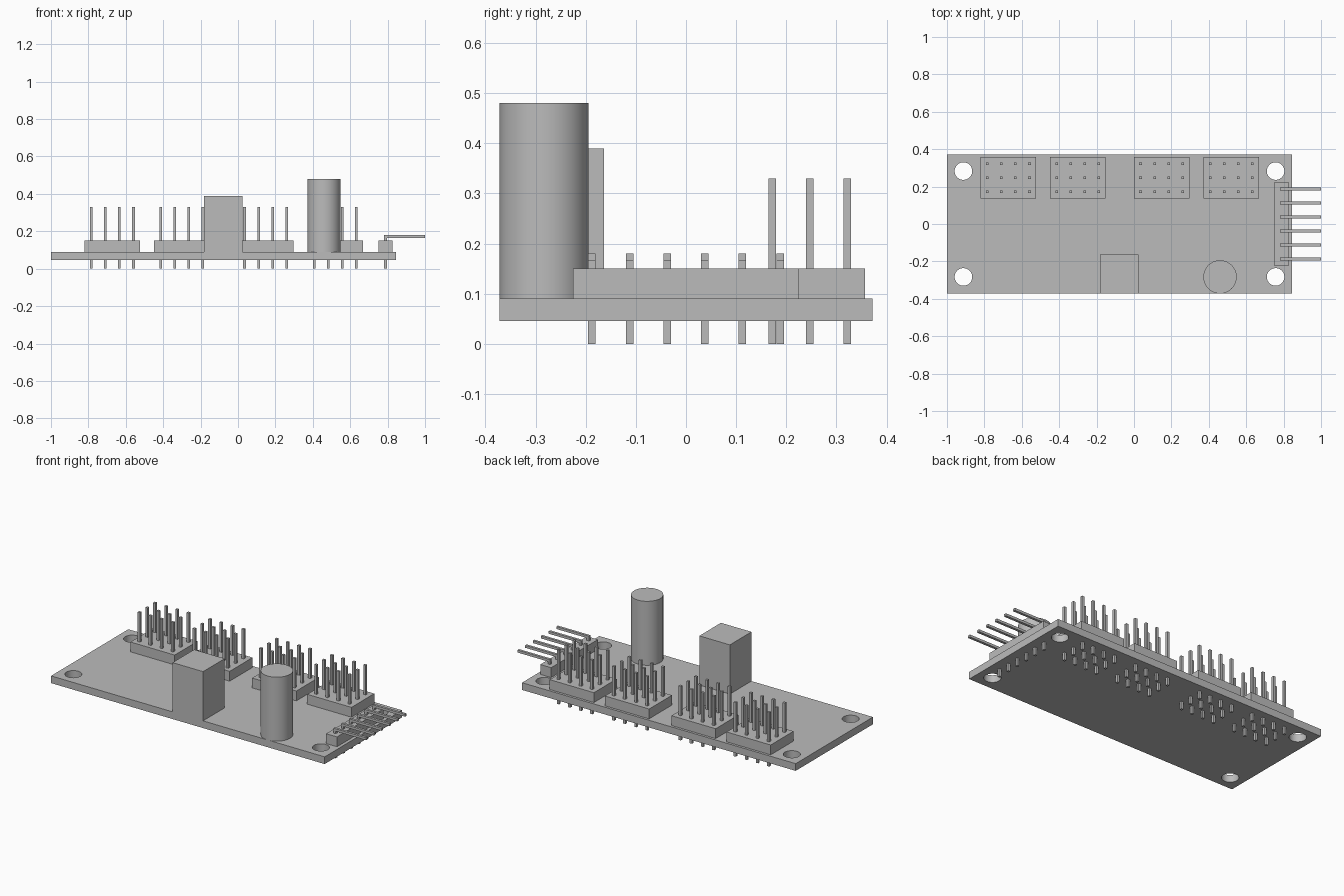
import bpy, bmesh
from mathutils import Matrix, Vector

cube = bpy.data.objects.get("Cube")
if cube:
    bpy.data.objects.remove(cube, do_unlink=True)

grey = bpy.data.materials.new("plain grey")
grey.use_nodes = True
GREY = (0.5, 0.5, 0.5, 1)
grey.diffuse_color = GREY
grey.node_tree.nodes["Principled BSDF"].inputs["Base Color"].default_value = GREY

BOTTOM, TOP = 0.046, 0.09      # circuit board faces
BACK = 0.372                   # half the board depth
PITCH, PIN = 0.075, 0.0075     # pin spacing and half width
HEADER_TOP = 0.15


def add_box(bm, lo, hi):
    lo, hi = Vector(lo), Vector(hi)
    matrix = Matrix.Translation((lo + hi) / 2) @ Matrix.Diagonal((hi - lo).to_4d())
    bmesh.ops.create_cube(bm, size=1, matrix=matrix)


def add_cylinder(bm, x, y, radius, z0, z1, sides):
    bmesh.ops.create_cone(bm, cap_ends=True, segments=sides, radius1=radius, radius2=radius,
                          depth=z1 - z0, matrix=Matrix.Translation((x, y, (z0 + z1) / 2)))


def finish(name, bm):
    mesh = bpy.data.meshes.new(name)
    bm.to_mesh(mesh)
    bm.free()
    mesh.materials.append(grey)
    obj = bpy.data.objects.new(name, mesh)
    bpy.context.collection.objects.link(obj)
    return obj


def smooth(obj):
    bpy.ops.object.select_all(action='DESELECT')
    obj.select_set(True)
    bpy.context.view_layer.objects.active = obj
    bpy.ops.object.shade_smooth_by_angle()


def box(name, lo, hi):
    bm = bmesh.new()
    add_box(bm, lo, hi)
    return finish(name, bm)


# Circuit board with four mounting holes
board = box("circuit_board", (-1, -BACK, BOTTOM), (0.845, BACK, TOP))
bm = bmesh.new()
for x in (-0.912, 0.757):
    for y in (-0.283, 0.283):
        add_cylinder(bm, x, y, 0.047, 0, 0.2, 48)
cutter = finish("hole_cutter", bm)
cutter.hide_render = True
cut = board.modifiers.new("mounting_holes", 'BOOLEAN')
cut.operation, cut.solver, cut.object = 'DIFFERENCE', 'EXACT', cutter
bpy.context.view_layer.objects.active = board
bpy.ops.object.modifier_apply(modifier=cut.name)
bpy.data.objects.remove(cutter, do_unlink=True)
smooth(board)

# Four pin headers along the back edge, each three rows of four pins
HEADER_Y = 0.247
for i, x in enumerate((-0.672, -0.301, 0.148, 0.52), 1):
    box(f"header_base_{i}", (x - 0.149, HEADER_Y - 0.11, TOP),
        (x + 0.149, HEADER_Y + 0.11, HEADER_TOP))
    bm = bmesh.new()
    for col in range(4):
        for row in range(3):
            px = x + (col - 1.5) * PITCH
            py = HEADER_Y + (row - 1) * PITCH
            add_box(bm, (px - PIN, py - PIN, 0), (px + PIN, py + PIN, 0.33))
    finish(f"header_pins_{i}", bm)

# Right-angle connector on the left end
box("side_connector_base", (0.752, -0.225, TOP), (0.825, 0.225, HEADER_TOP))
bm = bmesh.new()
BEND_X, BEND_TOP = 0.788, 0.18
for i in range(6):
    y = (i - 2.5) * PITCH
    add_box(bm, (BEND_X - PIN, y - PIN, 0), (BEND_X + PIN, y + PIN, BEND_TOP))
    add_box(bm, (BEND_X + PIN, y - PIN, BEND_TOP - 2 * PIN), (1, y + PIN, BEND_TOP))
finish("side_connector_pins", bm)

# Power socket block and tall capacitor on the front edge
box("power_block", (-0.181, -BACK, TOP), (0.025, -0.164, 0.39))
bm = bmesh.new()
add_cylinder(bm, 0.46, -0.283, 0.089, TOP, 0.48, 64)
smooth(finish("capacitor", bm))
